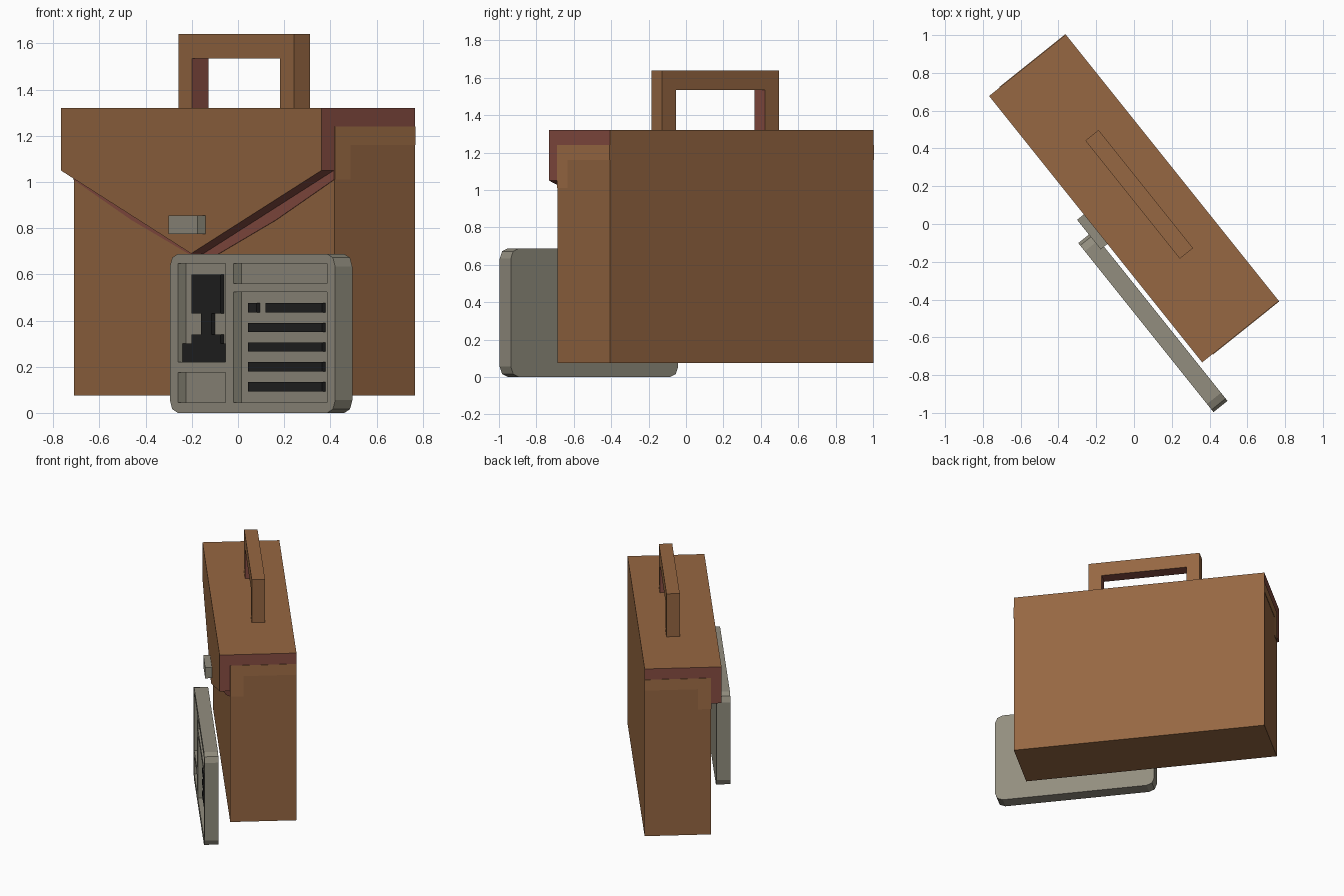
import bpy, bmesh, math
from mathutils import Matrix

if "Cube" in bpy.data.objects:
    bpy.data.objects.remove(bpy.data.objects["Cube"])

# The whole model is built square-on, then turned about z
PLACE = Matrix.Translation((0, 0.135, 0)) @ Matrix.Rotation(math.atan2(-0.781, 0.625), 4, 'Z')


def material(name, rgb):
    m = bpy.data.materials.new(name)
    m.diffuse_color = (*rgb, 1)
    m.use_nodes = True
    m.node_tree.nodes["Principled BSDF"].inputs["Base Color"].default_value = m.diffuse_color
    return m


BROWN = material("brown_leather", (0.305, 0.136, 0.054))
TAN = material("light_brown_leather", (0.36, 0.16, 0.064))
RED = material("dark_red_edge", (0.245, 0.075, 0.055))
GREY = material("warm_grey", (0.288, 0.27, 0.212))
BLACK = material("black", (0.015, 0.015, 0.015))


def extrude(name, outline, y0, y1, mats, rule=None):
    """Extrude an x-z outline from y0 (front) to y1 (back)."""
    bm = bmesh.new()
    front = [bm.verts.new((x, y0, z)) for x, z in outline]
    back = [bm.verts.new((x, y1, z)) for x, z in outline]
    n = len(outline)
    bm.faces.new(front)
    bm.faces.new(back[::-1])
    for i in range(n):
        j = (i + 1) % n
        bm.faces.new((front[j], front[i], back[i], back[j]))
    bmesh.ops.recalc_face_normals(bm, faces=bm.faces)
    bm.normal_update()
    if rule:
        for f in bm.faces:
            f.material_index = rule(f.normal, f.calc_center_median())
    me = bpy.data.meshes.new(name)
    bm.to_mesh(me)
    bm.free()
    for m in mats:
        me.materials.append(m)
    ob = bpy.data.objects.new(name, me)
    bpy.context.collection.objects.link(ob)
    ob.matrix_world = PLACE
    return ob


def box(name, x0, x1, y0, y1, z0, z1, mats, rule=None):
    return extrude(name, [(x0, z0), (x1, z0), (x1, z1), (x0, z1)], y0, y1, mats, rule)


W, FRONT, BACK = 0.903, -0.188, 0.26

# Case body
box("case_body", -W, W, FRONT, BACK, 0.075, 1.24, [BROWN])


# Flap: top slab and pointed front, with red cut edges
def flap_edge(n, c):
    return 1 if abs(n.x) > 0.9 or n.z < -0.3 else 0


box("flap_top", -W, W, FRONT, BACK, 1.24, 1.32, [BROWN, RED], flap_edge)
extrude("flap_front", [(-W, 1.32), (-W, 1.05), (0, 0.69), (W, 1.05), (W, 1.32)],
        -0.26, FRONT, [BROWN, RED], flap_edge)

for side, s in (("left", -1), ("right", 1)):
    # Red band on the body below the flap
    extrude("flap_band_" + side,
            [(0, 0.70), (s * W, 1.06), (s * W, 1.01), (s * 0.5, 0.835), (s * 0.08, 0.68), (0, 0.66)],
            FRONT - 0.003, FRONT, [RED])
    # Lighter patches on the end panels
    a, b = sorted((s * W, s * (W + 0.003)))
    box("end_patch_top_" + side, a, b, FRONT, BACK, 1.16, 1.24, [TAN])
    box("end_patch_front_" + side, a, b, FRONT, -0.10, 1.01, 1.16, [TAN])

# Handle with red inner faces
extrude("handle", [(-0.40, 1.32), (-0.40, 1.64), (0.40, 1.64), (0.40, 1.32),
                   (0.305, 1.32), (0.305, 1.535), (-0.305, 1.535), (-0.305, 1.32)],
        -0.01, 0.08, [BROWN, RED],
        lambda n, c: 1 if abs(n.y) < 0.5 and abs(c.x) < 0.35 and c.z < 1.6 else 0)

# Clasp
box("clasp", -0.1, 0.1, -0.306, -0.26, 0.775, 0.855, [GREY])

# Identity card with rounded corners
CARD_W, CARD_H, R, CF = 1.146, 0.688, 0.055, -0.378
outline = []
for cx, cz, start in ((CARD_W - R, CARD_H - R, 0), (R, CARD_H - R, 90), (R, R, 180), (CARD_W - R, R, 270)):
    for k in range(3):
        t = math.radians(start + 45 * k)
        outline.append((cx + R * math.cos(t), cz + R * math.sin(t)))
card = extrude("card", outline, CF, CF + 0.095, [GREY])

# Recessed fields cut into the card
FLOOR = CF + 0.045
for x0, x1, z0, z1 in ((0.056, 0.384, 0.22, 0.648), (0.056, 0.384, 0.045, 0.175),
                       (0.44, 1.088, 0.56, 0.648), (0.44, 1.088, 0.045, 0.523)):
    cutter = box("cutter", x0, x1, CF - 0.05, FLOOR, z0, z1, [GREY])
    cutter.hide_render = True
    mod = card.modifiers.new("recess", 'BOOLEAN')
    mod.operation, mod.solver, mod.object = 'DIFFERENCE', 'EXACT', cutter
    bpy.context.view_layer.objects.active = card
    bpy.ops.object.modifier_apply(modifier=mod.name)
    bpy.data.objects.remove(cutter)

# Black portrait silhouette and printed bars standing on the recess floors
for name, x0, x1, z0, z1 in (("portrait_head", 0.12, 0.32, 0.43, 0.60),
                             ("portrait_neck", 0.184, 0.256, 0.34, 0.43),
                             ("portrait_collar", 0.12, 0.32, 0.30, 0.34),
                             ("portrait_shoulders", 0.058, 0.382, 0.221, 0.30)):
    box(name, x0, x1, FLOOR - 0.02, FLOOR, z0, z1, [BLACK])
bars = [(0.512, 0.568, 0.435), (0.632, 1.024, 0.435)]
bars += [(0.512, 1.024, z) for z in (0.35, 0.265, 0.18, 0.093)]
for i, (x0, x1, z) in enumerate(bars):
    box("card_bar_%d" % (i + 1), x0, x1, FLOOR - 0.02, FLOOR, z, z + 0.04, [BLACK])
